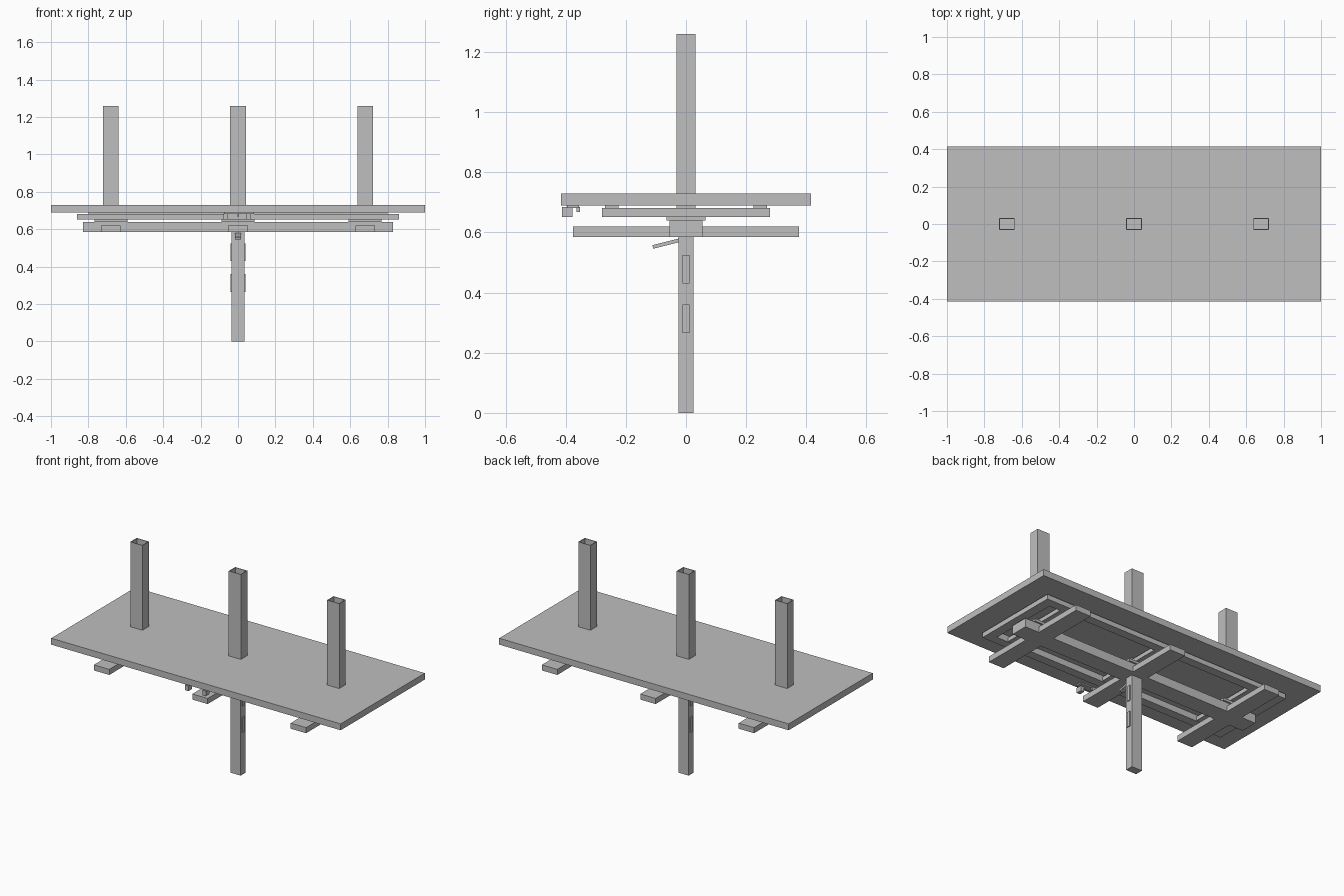
import bpy, bmesh, math
from mathutils import Matrix

if "Cube" in bpy.data.objects:
    bpy.data.objects.remove(bpy.data.objects["Cube"])

grey = bpy.data.materials.new("plain grey")
grey.diffuse_color = (0.52, 0.52, 0.52, 1)
grey.use_nodes = True
grey.node_tree.nodes["Principled BSDF"].inputs["Base Color"].default_value = grey.diffuse_color


def add(name, bm):
    bmesh.ops.recalc_face_normals(bm, faces=bm.faces)
    me = bpy.data.meshes.new(name)
    bm.to_mesh(me)
    bm.free()
    me.materials.append(grey)
    ob = bpy.data.objects.new(name, me)
    bpy.context.collection.objects.link(ob)
    return ob


def box(name, x0, x1, y0, y1, z0, z1, hollow=0.0, wall=0.006):
    """Box between limits; hollow > 0 makes an open tube of that depth."""
    bm = bmesh.new()
    size = Matrix.Diagonal((x1 - x0, y1 - y0, z1 - z0, 1))
    mid = Matrix.Translation(((x0 + x1) / 2, (y0 + y1) / 2, (z0 + z1) / 2))
    bmesh.ops.create_cube(bm, size=1, matrix=mid @ size)
    if hollow:
        top = max(bm.faces, key=lambda f: f.calc_center_median().z)
        bmesh.ops.inset_individual(bm, faces=[top], thickness=wall)
        new = bmesh.ops.extrude_discrete_faces(bm, faces=[top])["faces"][0]
        bmesh.ops.translate(bm, verts=new.verts, vec=(0, 0, -hollow))
    return add(name, bm)


# Flat top board
box("table_top", -1, 1, -0.415, 0.415, 0.69, 0.73)

# Hollow upright posts, crossbars and spacers at the three stations
for i, x in enumerate((-0.68, 0, 0.68)):
    n = ("left", "middle", "right")[i]
    box(n + "_post", x - 0.042, x + 0.042, -0.032, 0.032, 0.682, 1.26, hollow=0.53)
    box(n + "_foot_bar", x - 0.053, x + 0.053, -0.375, 0.375, 0.585, 0.62)
    box(n + "_spacer", x - 0.088, x + 0.088, -0.065, 0.065, 0.64, 0.655)
    box(n + "_cross_rail", x - 0.04, x + 0.04, -0.225, 0.225, 0.655, 0.68)

# Long central beam
box("central_beam", -0.83, 0.83, -0.055, 0.055, 0.585, 0.64)

# Rectangular frame under the board
for s, n in ((-1, "a"), (1, "b")):
    ys = sorted((s * 0.225, s * 0.28))
    box("long_rail_" + n, -0.86, 0.86, *ys, 0.652, 0.682)
    ys = sorted((s * 0.225, s * 0.27))
    box("rail_pad_" + n, -0.8, 0.8, *ys, 0.682, 0.69)
    xs = sorted((s * 0.80, s * 0.86))
    box("end_rail_" + n, *xs, -0.225, 0.225, 0.652, 0.682)

# Lower column with raised side plates
box("column", -0.036, 0.036, -0.025, 0.025, 0, 0.585)
for s, n in ((-1, "left"), (1, "right")):
    for z in (0.265, 0.43):
        xs = sorted((s * 0.036, s * 0.041))
        box(n + "_column_plate", *xs, -0.012, 0.012, z, z + 0.095)

# Tilted lever below the beam
lever = box("lever", -0.015, 0.015, -0.058, 0.058, -0.006, 0.006)
lever.location = (0, -0.054, 0.566)
lever.rotation_euler.x = math.radians(14)

# Small catch at the front edge of the board
box("catch_bar", -0.075, 0.085, -0.395, -0.355, 0.682, 0.69)
for x in (-0.065, 0.055):
    box("catch_tab", x - 0.012, x + 0.012, -0.413, -0.377, 0.652, 0.684)
box("catch_pin", -0.006, 0.006, -0.364, -0.352, 0.668, 0.685)
